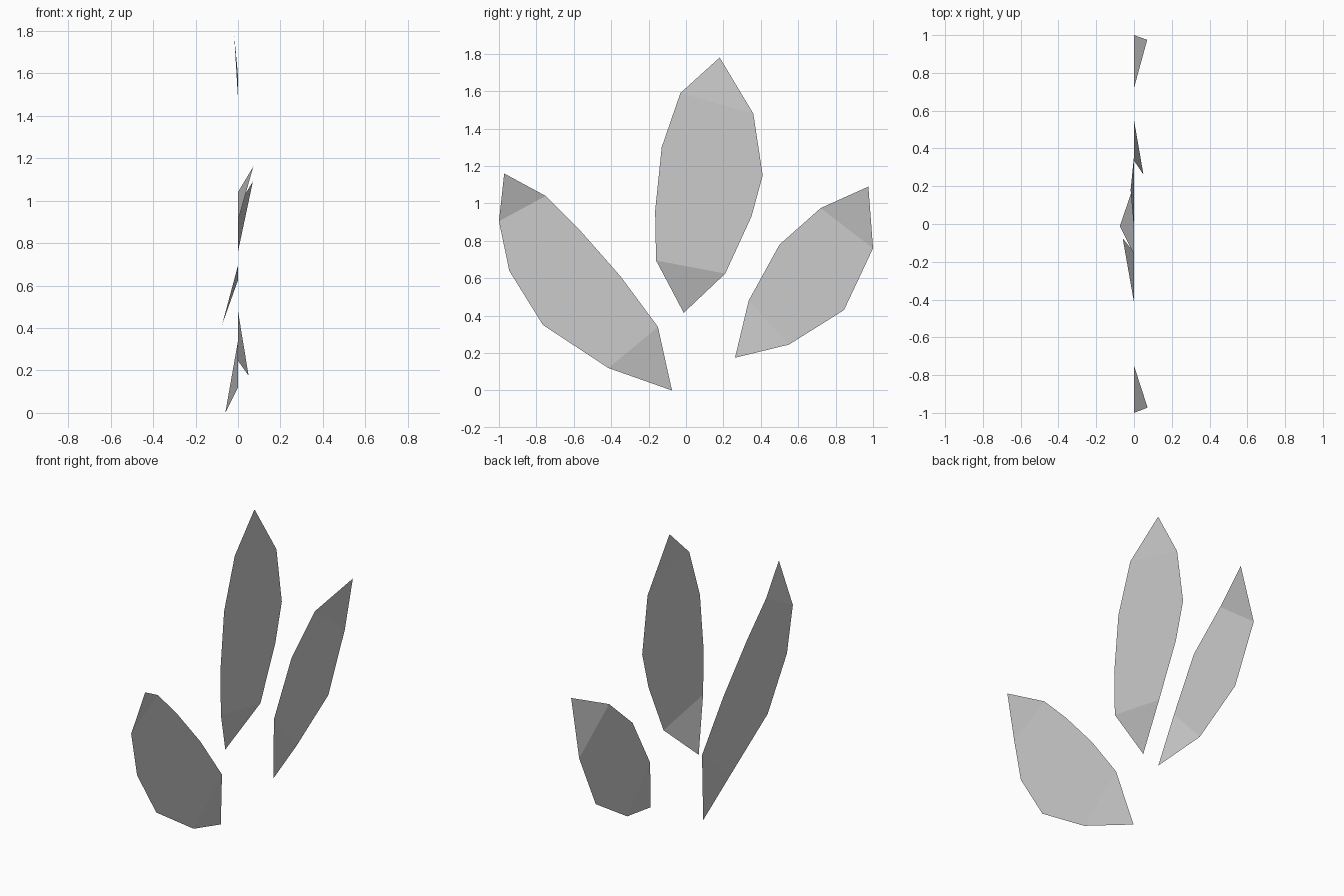
import bpy
import bmesh

if "Cube" in bpy.data.objects:
    bpy.data.objects.remove(bpy.data.objects["Cube"])


def leaf(name, base, right_edge, tip, left_edge):
    """Flat blade in the YZ plane with folded base and tip; edges run base->tip, then tip->base."""
    bm = bmesh.new()
    right = [bm.verts.new((0, y, z)) for y, z in right_edge]
    left = [bm.verts.new((0, y, z)) for y, z in left_edge]
    b, t = bm.verts.new(base), bm.verts.new(tip)
    bm.faces.new(right + left)                # blade
    bm.faces.new((b, right[0], left[-1]))     # folded base
    bm.faces.new((right[-1], t, left[0]))     # folded tip
    mesh = bpy.data.meshes.new(name)
    bm.to_mesh(mesh)
    bm.free()
    obj = bpy.data.objects.new(name, mesh)
    bpy.context.collection.objects.link(obj)
    return obj


# Long leaf leaning to -y
leaf("left_leaf", (-0.06, -0.075, 0.0),
     [(-0.15, 0.34), (-0.35, 0.61), (-0.57, 0.86), (-0.75, 1.04)],
     (0.072, -0.972, 1.16),
     [(-1.0, 0.905), (-0.945, 0.64), (-0.765, 0.35), (-0.415, 0.12)])

# Tall upright leaf
leaf("middle_leaf", (-0.075, -0.012, 0.415),
     [(0.21, 0.625), (0.35, 0.93), (0.41, 1.15), (0.36, 1.48)],
     (-0.018, 0.18, 1.78),
     [(-0.03, 1.59), (-0.13, 1.3), (-0.165, 0.96), (-0.16, 0.695)])

# Short leaf leaning to +y
leaf("right_leaf", (0.05, 0.262, 0.175),
     [(0.55, 0.245), (0.845, 0.43), (1.0, 0.76)],
     (0.07, 0.975, 1.09),
     [(0.72, 0.975), (0.5, 0.78), (0.335, 0.48)])
